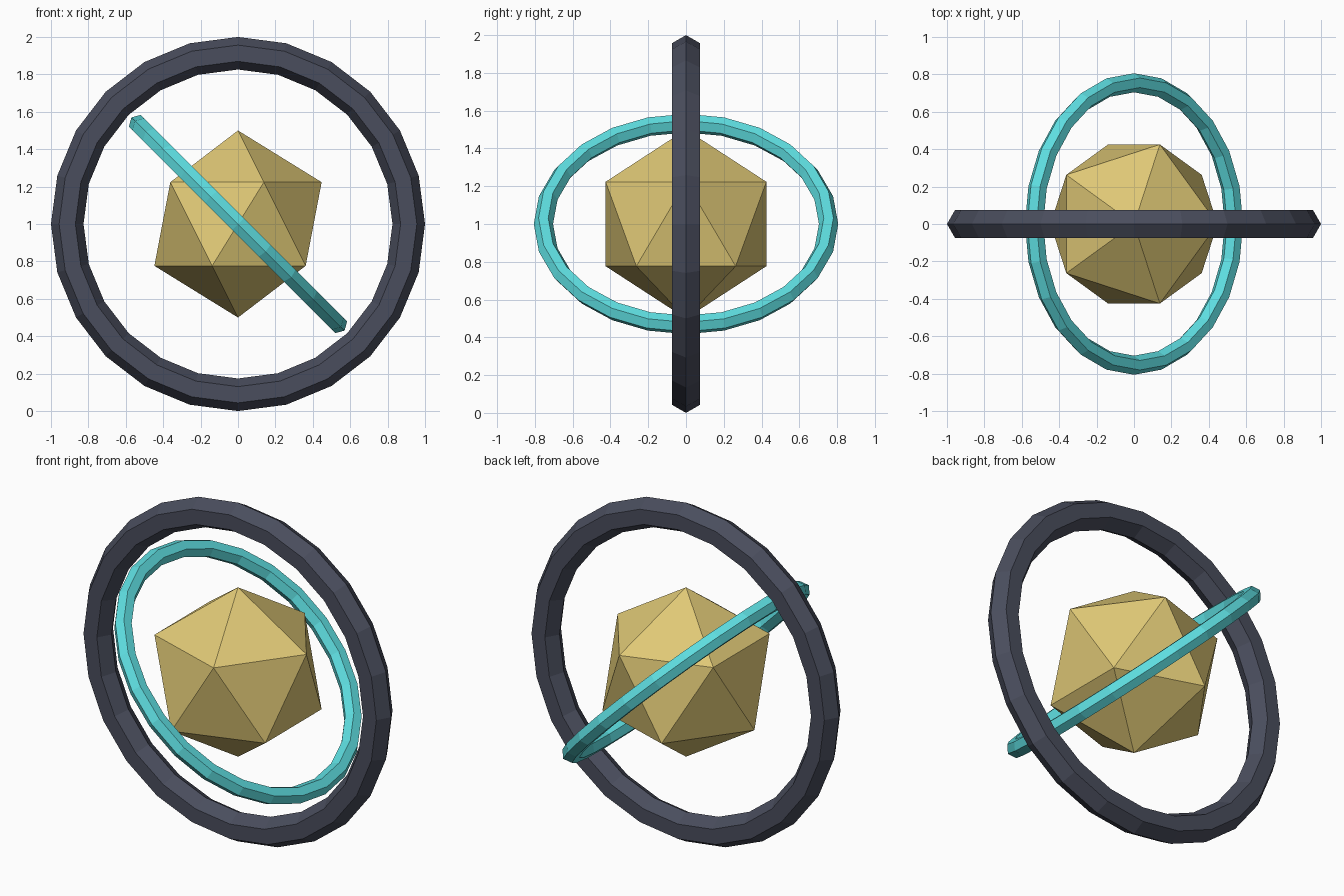
import bpy
from math import radians

CENTRE = (0, 0, 1)

cube = bpy.data.objects.get("Cube")
if cube:
    bpy.data.objects.remove(cube, do_unlink=True)


def make_material(name, rgb):
    mat = bpy.data.materials.new(name)
    mat.use_nodes = True
    color = (*rgb, 1)
    mat.diffuse_color = color
    mat.node_tree.nodes["Principled BSDF"].inputs["Base Color"].default_value = color
    return mat


def finish(name, mat):
    obj = bpy.context.object
    obj.name = name
    obj.data.name = name
    obj.data.materials.append(mat)
    bpy.ops.object.shade_flat()
    return obj


def ring(name, major, minor, rotation, mat):
    """Faceted ring with a hexagonal cross-section."""
    bpy.ops.mesh.primitive_torus_add(
        major_segments=24, minor_segments=6, major_radius=major,
        minor_radius=minor, location=CENTRE, rotation=rotation)
    return finish(name, mat)


gold = make_material("gold", (0.74, 0.58, 0.18))
cyan = make_material("cyan", (0.11, 0.72, 0.74))
slate = make_material("dark slate", (0.068, 0.075, 0.11))

# Faceted core
bpy.ops.mesh.primitive_ico_sphere_add(subdivisions=1, radius=0.5, location=CENTRE)
finish("core", gold)

# Upright outer ring and tilted inner ring
ring("outer_ring", 0.913, 0.087, (radians(90), 0, 0), slate)
ring("inner_ring", 0.755, 0.051, (0, radians(45), 0), cyan)
